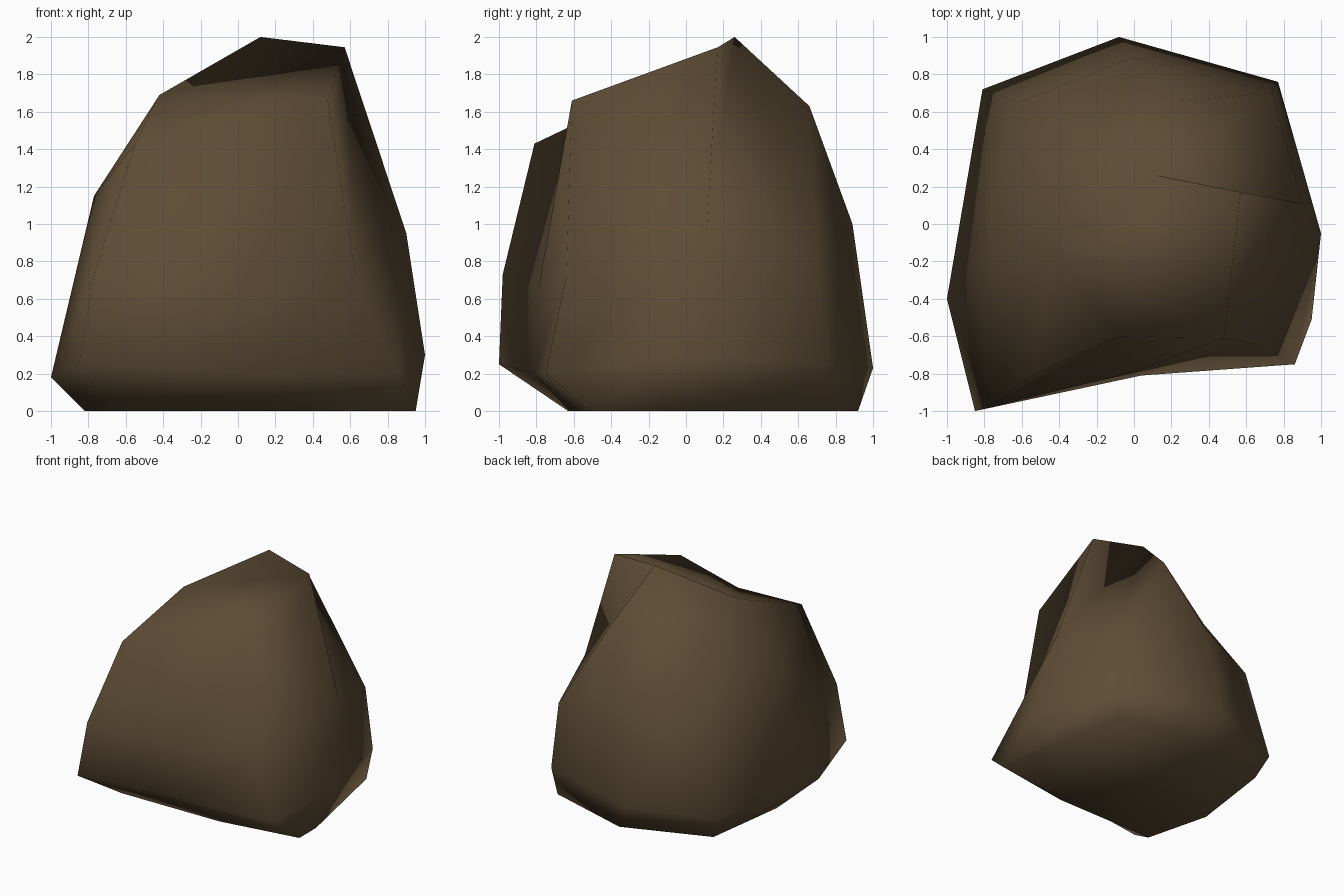
import bpy, bmesh

if "Cube" in bpy.data.objects:
    bpy.data.objects.remove(bpy.data.objects["Cube"])

# Three full loops round the boulder, each ordered:
# front left, front, front right, right, back right, back, back left, left
LOOPS = [
    [(-.68, -.63, 0), (.25, -.62, 0), (.95, -.51, 0), (.95, -.28, 0),
     (.75, .70, 0), (0, .92, 0), (-.72, .65, 0), (-.82, -.08, 0)],
    [(-.85, -1, .25), (.04, -.81, .2), (.86, -.75, .2), (1, -.05, .3),
     (.77, .76, .25), (-.08, 1, .23), (-.81, .72, .2), (-1, -.4, .18)],
    [(-.77, -.98, .73), (0, -.79, .65), (.63, -.64, .72), (.9, .11, .95),
     (.74, .70, .8), (0, .89, 1), (-.62, .65, .93), (-.77, -.1, 1.15)],
]
# Shoulder points; the back right slope runs straight up to the peak
SHOULDER = {0: (-.55, -.81, 1.43), 1: (-.08, -.6, 1.53), 2: (.48, -.61, 1.66),
            3: (.57, .17, 1.945), 5: (.24, .66, 1.63), 6: (-.43, .36, 1.44),
            7: (-.42, -.15, 1.69)}
PEAK = (.12, .26, 2)

bm = bmesh.new()
rings = [[bm.verts.new(p) for p in loop] for loop in LOOPS]
top = {i: bm.verts.new(p) for i, p in SHOULDER.items()}
peak = bm.verts.new(PEAK)
n = len(rings[0])
mid = rings[2]

# Lower sides and flat base
for lo, hi in zip(rings, rings[1:]):
    for i in range(n):
        j = (i + 1) % n
        bm.faces.new((lo[i], lo[j], hi[j], hi[i]))
bm.faces.new(rings[0][::-1])

# Upper sides
for i in (0, 1, 2, 5, 6, 7):
    j = (i + 1) % n
    bm.faces.new((mid[i], mid[j], top[j], top[i]))

# Ridge on the right, with the back right slope tucked behind it
bm.faces.new((mid[3], peak, top[3]))
bm.faces.new((mid[3], mid[4], peak))
bm.faces.new((mid[4], top[5], peak))
bm.faces.new((mid[4], mid[5], top[5]))

# Crown
for a, b in ((7, 3), (6, 7), (5, 6)):
    bm.faces.new((top[a], top[b], peak))
bm.faces.new((top[7], top[2], top[3]))
bm.faces.new((top[7], top[1], top[2]))
bm.faces.new((top[7], top[0], top[1]))

bmesh.ops.recalc_face_normals(bm, faces=bm.faces)
for f in bm.faces:
    f.smooth = True

mesh = bpy.data.meshes.new("boulder")
bm.to_mesh(mesh)
bm.free()
boulder = bpy.data.objects.new("boulder", mesh)
bpy.context.collection.objects.link(boulder)

# One earthy brown
brown = bpy.data.materials.new("earth brown")
brown.diffuse_color = (.112, .074, .036, 1)
brown.use_nodes = True
brown.node_tree.nodes["Principled BSDF"].inputs["Base Color"].default_value = brown.diffuse_color
mesh.materials.append(brown)
